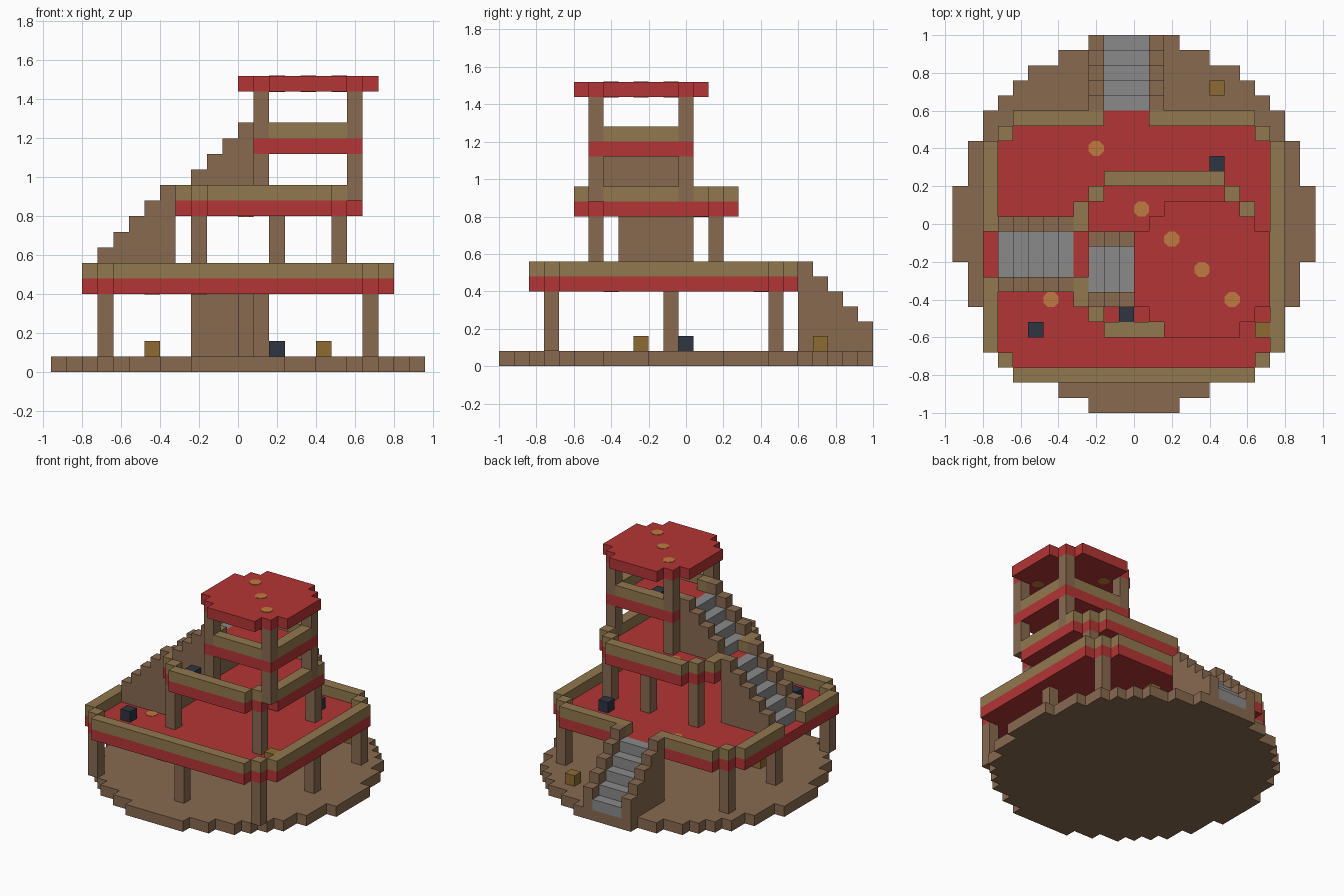
import bpy, bmesh, math
from mathutils import Vector
from itertools import product

cube = bpy.data.objects.get("Cube")
if cube:
    bpy.data.objects.remove(cube, do_unlink=True)

U = 0.08  # edge of one block


def material(name, r, g, b):
    def lin(c):
        c /= 255
        return ((c + 0.055) / 1.055) ** 2.4
    m = bpy.data.materials.new(name)
    m.use_nodes = True
    col = (lin(r), lin(g), lin(b), 1)
    m.diffuse_color = col
    m.node_tree.nodes["Principled BSDF"].inputs["Base Color"].default_value = col
    return m


wood = material("brown wood", 137, 106, 80)
red = material("red floor", 180, 53, 53)
tan = material("tan railing", 145, 120, 78)
grey = material("grey stone", 138, 138, 138)
dark = material("dark crate", 46, 54, 66)
gold = material("gold crate", 142, 107, 50)
orange = material("orange lamp", 192, 122, 64)

AXES = [Vector(a) for a in ((1, 0, 0), (0, 1, 0), (0, 0, 1))]


def blocks(name, cells, mat):
    """Make one object from unit blocks, keeping only the outer skin."""
    cells = set(cells)
    bm = bmesh.new()
    for c in cells:
        for i, s in product(range(3), (-1, 1)):
            n = AXES[i] * s
            if tuple(int(a + b) for a, b in zip(c, n)) in cells:
                continue
            u, v = AXES[(i + 1) % 3] / 2, AXES[(i + 2) % 3] / 2
            mid = Vector(c) + Vector((0.5, 0.5, 0.5)) + n / 2
            ring = [mid - u - v, mid + u - v, mid + u + v, mid - u + v]
            if s < 0:
                ring.reverse()
            bm.faces.new([bm.verts.new((p.x * U, p.y * U - 1, p.z * U)) for p in ring])
    bmesh.ops.remove_doubles(bm, verts=bm.verts[:], dist=U / 50)
    bmesh.ops.dissolve_limit(bm, angle_limit=0.01, verts=bm.verts[:], edges=bm.edges[:])
    bmesh.ops.triangulate(bm, faces=[f for f in bm.faces if len(f.verts) > 4])
    me = bpy.data.meshes.new(name)
    bm.to_mesh(me)
    bm.free()
    me.materials.append(mat)
    ob = bpy.data.objects.new(name, me)
    bpy.context.collection.objects.link(ob)
    return ob


def box(x, y, z):
    return set(product(range(*x), range(*y), range(*z)))


def plan(x, y, cut, z, rim=False):
    """Rectangle with stepped corners, either filled or only its rim."""
    out = set()
    for i, j in product(range(*x), range(*y)):
        dx, dy = min(i - x[0], x[1] - 1 - i), min(j - y[0], y[1] - 1 - j)
        edge = dx == 0 or dy == 0 or dx + dy == cut
        if dx + dy >= cut and (edge or not rim):
            out.add((i, j, z))
    return out


def posts(name, spots, z):
    for n, (i, j) in enumerate(spots):
        blocks(f"{name}_{n + 1}", box((i, i + 1), (j, j + 1), z), wood)


def stairs(name, count, place, z):
    """Stone treads three blocks wide between solid stepped sides."""
    tread, body = set(), set()
    for k, w in product(range(count), range(-2, 3)):
        i, j = place(k, w)
        top = z + k
        if abs(w) == 2:
            body |= {(i, j, h) for h in range(z, top + 2)}
        else:
            tread.add((i, j, top))
            body |= {(i, j, h) for h in range(z, top)}
    blocks(name + "_treads", tread, grey)
    blocks(name + "_body", body, wood)


# Round ground plate
half = [3, 5, 7, 8, 9, 10, 10, 11, 11, 11, 12, 12, 12]
half += half[-2::-1]
blocks("ground_plate", {(i, j, 0) for j, h in enumerate(half) for i in range(-h, h)}, wood)

# Lower deck
low = ((-10, 10), (2, 20), 2)
blocks("lower_floor", plan(*low, 5), red)
gaps = box((-10, -9), (9, 12), (6, 7)) | box((-2, 1), (19, 20), (6, 7))
blocks("lower_railing", plan(*low, 6, True) - gaps, tan)
posts("lower_post", [*product((-9, 8), (3, 11, 18)), (0, 3)], (1, 5))

# Middle deck
mid = ((-4, 8), (5, 16), 2)
tower = list(product((1, 7), (6, 12)))
blocks("middle_floor", plan(*mid, 10), red)
gaps = box((-4, -3), (9, 12), (11, 12)) | {(i, j, 11) for i, j in tower}
blocks("middle_railing", plan(*mid, 11, True) - gaps, tan)
posts("middle_post", [*product((-3, 6), (6, 14)), (2, 14)], (6, 10))

# Upper deck and roof
top = ((1, 8), (6, 13), 0)
blocks("upper_floor", plan(*top, 14), red)
gaps = box((1, 2), (8, 11), (15, 16)) | {(i, j, 15) for i, j in tower}
blocks("upper_railing", plan(*top, 15, True) - gaps, tan)
posts("upper_post", tower, (11, 14))
posts("roof_post", tower, (15, 18))
blocks("roof", plan((0, 9), (5, 14), 2, 18), red)

# Three flights of stairs
stairs("back_stairs", 5, lambda k, w: (w - 1, 24 - k), 1)
stairs("side_stairs", 5, lambda k, w: (k - 9, w + 10), 6)
stairs("upper_stairs", 4, lambda k, w: (k - 3, w + 9), 11)

# Crates
for n, c in enumerate([(2, 12, 1), (-7, 5, 6), (5, 16, 6), (-1, 6, 11), (3, 11, 15)]):
    blocks(f"dark_crate_{n + 1}", [c], dark)
for n, c in enumerate([(-6, 9, 1), (5, 21, 1), (8, 5, 6)]):
    blocks(f"gold_crate_{n + 1}", [c], gold)

# Eight-sided lamps set through the floors and the roof
spots = [(-3, 17, 5), (-6, 7, 5), (0, 13, 10), (2, 11, 18), (4, 9, 18), (6, 7, 18)]
for n, (i, j, k) in enumerate(spots):
    bpy.ops.mesh.primitive_cylinder_add(
        vertices=8, radius=U / 2 / math.cos(math.pi / 8), depth=U + 0.006,
        location=((i + 0.5) * U, (j + 0.5) * U - 1, (k + 0.5) * U),
        rotation=(0, 0, math.pi / 8))
    lamp = bpy.context.object
    lamp.name = f"lamp_{n + 1}"
    lamp.data.materials.append(orange)
